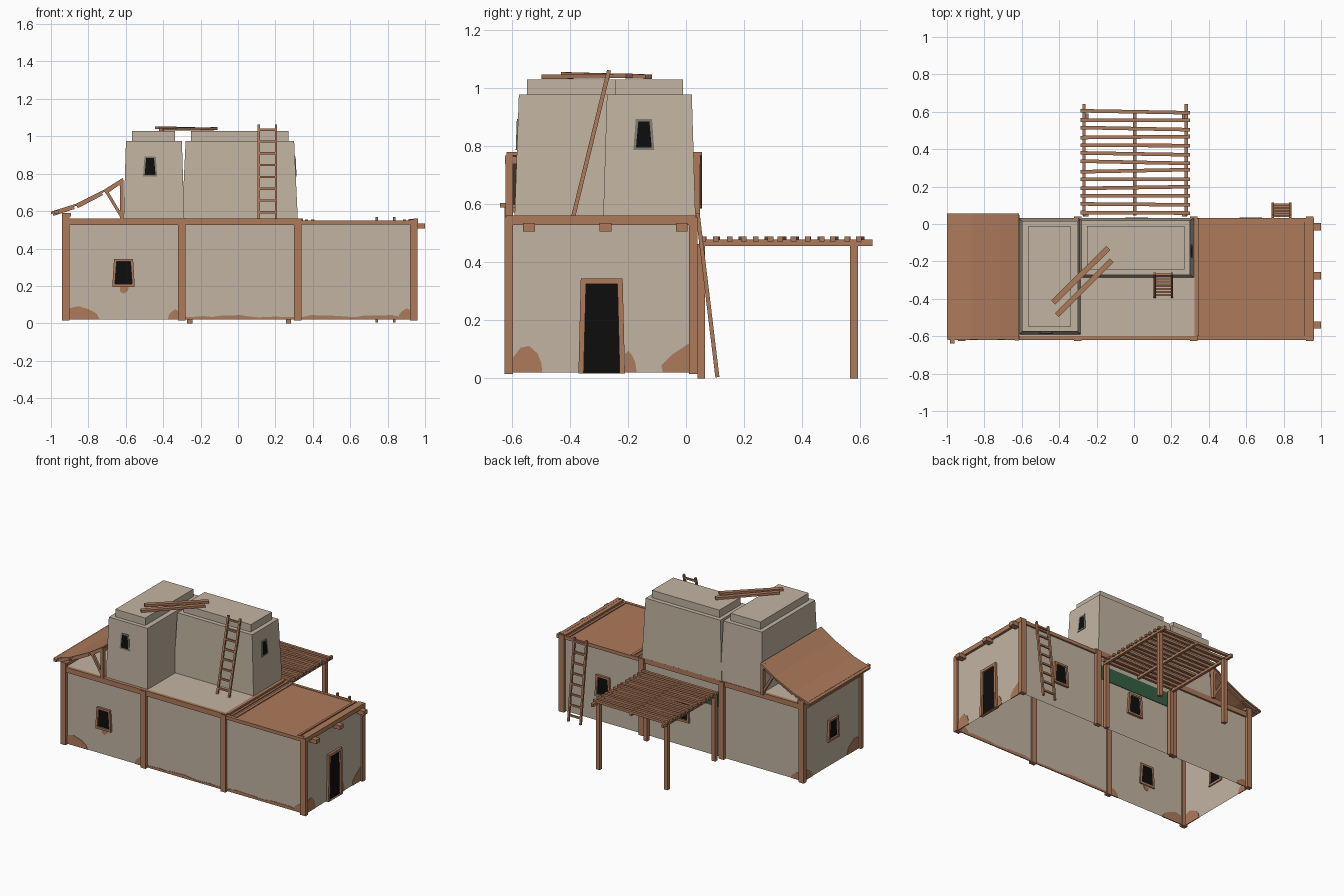
import bpy, bmesh, math, random
from mathutils import Vector, Matrix

if "Cube" in bpy.data.objects:
    bpy.data.objects.remove(bpy.data.objects["Cube"])

random.seed(4)

def material(name, rgb):
    m = bpy.data.materials.new(name)
    m.diffuse_color = (*rgb, 1)
    m.use_nodes = True
    m.node_tree.nodes["Principled BSDF"].inputs["Base Color"].default_value = m.diffuse_color
    return m

PLASTER = material("pale plaster", (0.54, 0.455, 0.36))
BROWN = material("brown timber and clay", (0.42, 0.195, 0.105))
REVEAL = material("grey window reveal", (0.21, 0.20, 0.165))
DARK = material("dark opening", (0.004, 0.004, 0.004))
GREEN = material("green paint", (0.035, 0.115, 0.055))

def finish(name, bm, mat, recalc=True):
    if recalc:
        bmesh.ops.recalc_face_normals(bm, faces=bm.faces)
    me = bpy.data.meshes.new(name)
    bm.to_mesh(me)
    bm.free()
    me.materials.append(mat)
    ob = bpy.data.objects.new(name, me)
    bpy.context.collection.objects.link(ob)
    return ob

def frustum(name, lo, hi, mat, inset=(0, 0), skip_bottom=False):
    """Box from lo to hi, the top pulled in by inset."""
    bm = bmesh.new()
    bmesh.ops.create_cube(bm, size=1)
    for v in bm.verts:
        top = v.co.z > 0
        for i in range(3):
            s = 1 if v.co[i] > 0 else -1
            v.co[i] = hi[i] if s > 0 else lo[i]
            if top and i < 2:
                v.co[i] -= s * inset[i]
    if skip_bottom:
        bm.normal_update()
        bmesh.ops.delete(bm, geom=[f for f in bm.faces if f.normal.z < -0.9], context='FACES_ONLY')
        return finish(name, bm, mat, recalc=False)
    return finish(name, bm, mat)

def beam(name, a, b, w, h, mat=BROWN):
    """Rectangular timber from a to b; w across, h deep."""
    a, b = Vector(a), Vector(b)
    d = b - a
    bm = bmesh.new()
    bmesh.ops.create_cube(bm, size=1, matrix=Matrix.Diagonal((w, h, d.length, 1)))
    rot = d.to_track_quat('Z', 'Y').to_matrix().to_4x4()
    bm.transform(Matrix.Translation((a + b) / 2) @ rot)
    return finish(name, bm, mat)

# wall planes: map (along, height, outward depth) to space
X0, X1, Y0, Y1, ZB, ZT = -0.925, 0.945, -0.605, 0.02, 0.02, 0.545
WALLS = {
    "front": lambda u, z, d: (u, Y0 - d, z),
    "back": lambda u, z, d: (u, Y1 + d, z),
    "left": lambda u, z, d: (X0 - d, u, z),
    "right": lambda u, z, d: (X1 + d, u, z),
    "left_tower": lambda u, z, d: (u, -0.590 + 0.036 * (z - 0.56) - d, z),
    "right_tower": lambda u, z, d: (0.32 - 0.048 * (z - 0.56) + d, u, z),
}

def plate(name, wall, pts, d0, d1, mat):
    """Outline pts on a wall, extruded from depth d0 to d1."""
    bm = bmesh.new()
    P = WALLS[wall]
    lo = [bm.verts.new(P(u, z, d0)) for u, z in pts]
    hi = [bm.verts.new(P(u, z, d1)) for u, z in pts]
    bm.faces.new(lo)
    bm.faces.new(hi)
    n = len(pts)
    for i in range(n):
        bm.faces.new((lo[i], lo[(i + 1) % n], hi[(i + 1) % n], hi[i]))
    return finish(name, bm, mat)

def opening(name, wall, u, z0, z1, wb, wt, t, mat, d=0.016, sill=True):
    """Tapered dark opening with a frame of four boards."""
    outer = [(u - wb, z0), (u + wb, z0), (u + wt, z1), (u - wt, z1)]
    zi = z0 + (t if sill else 0.003)
    inner = [(u - wb + t, zi), (u + wb - t, zi), (u + wt - t, z1 - t), (u - wt + t, z1 - t)]
    plate(name + "_opening", wall, inner, -0.005, 0.004, DARK)
    for i in range(4):
        j = (i + 1) % 4
        plate(name + "_frame", wall, [outer[i], outer[j], inner[j], inner[i]], -0.008, d, mat)

# open-bottomed lower building shell
frustum("lower_walls", (X0, Y0, ZB), (X1, Y1, ZT), PLASTER, skip_bottom=True)
frustum("terrace", (-0.93, -0.61, 0.546), (0.33, 0.025, 0.557), PLASTER)
frustum("right_roof", (0.335, -0.60, 0.535), (0.95, 0.03, 0.548), BROWN)

# posts along front and back
for x in (-0.92, -0.30, 0.32, 0.94):
    top = 0.59 if x < -0.9 else 0.555
    for y in (-0.61, 0.025):
        frustum("wall_post", (x - 0.02, y - 0.015, 0.015), (x + 0.02, y + 0.015, top), BROWN)

# top beams
for y in (-0.61, 0.022):
    frustum("wall_top_beam", (-0.94, y - 0.011, 0.525), (0.34, y + 0.011, 0.561), BROWN)
    frustum("right_top_beam", (0.34, y - 0.010, 0.527), (0.96, y + 0.010, 0.551), BROWN)
for x in (-0.93, 0.95):
    frustum("end_top_beam", (x - 0.012, -0.62, 0.528), (x + 0.012, 0.032, 0.56), BROWN)
for x, w, z in ((0.335, 0.012, 0.56), (0.365, 0.008, 0.555), (0.40, 0.01, 0.554),
                (0.89, 0.008, 0.555), (0.925, 0.013, 0.559)):
    frustum("roof_batten", (x - w, -0.60, 0.54), (x + w, 0.03, z), BROWN)
for y in (-0.54, -0.277, -0.015):
    frustum("beam_end", (0.93, y - 0.02, 0.506), (1.0, y + 0.02, 0.534), BROWN)

# door and windows
opening("door", "right", -0.29, 0.016, 0.343, 0.08, 0.072, 0.018, BROWN, sill=False)
for name, wall, u in (("front_window", "front", -0.612), ("back_window_a", "back", 0.625),
                      ("back_window_b", "back", 0.015), ("left_window", "left", -0.30)):
    opening(name, wall, u, 0.195, 0.345, 0.06, 0.051, 0.014, BROWN)
opening("left_tower_window", "left_tower", -0.47, 0.785, 0.893, 0.038, 0.030, 0.009, REVEAL, 0.004)
opening("right_tower_window", "right_tower", -0.145, 0.785, 0.893, 0.036, 0.028, 0.009, REVEAL, 0.004)

# green painted band under the pergola
plate("green_band", "back", [(-0.28, 0.365), (0.30, 0.365), (0.30, 0.465), (-0.28, 0.465)], -0.001, 0.004, GREEN)

# bare clay patches along the foot of the walls
def corner_patch(wall, u0, u1, h):
    """Rounded patch, tallest at u0 and fading towards u1."""
    pts = [(u0, ZB)] + [(u0 + (u1 - u0) * s, ZB + h * k) for s, k in
           ((0, 0.85), (0.3, 1), (0.65, 0.75), (0.9, 0.45), (1, 0))]
    plate("clay_patch", wall, pts, -0.003, 0.003, BROWN)

for p in (("front", -0.90, -0.74, 0.072), ("front", -0.32, -0.375, 0.055), ("front", 0.92, 0.855, 0.06),
          ("right", -0.21, -0.17, 0.075), ("left", -0.59, -0.46, 0.09),
          ("left", 0.01, -0.08, 0.07), ("back", -0.90, -0.83, 0.05)):
    corner_patch(*p)
plate("clay_patch", "right", [(-0.6, ZB), (-0.6, 0.065), (-0.57, 0.105), (-0.54, 0.112), (-0.51, 0.085),
                              (-0.497, 0.05), (-0.495, ZB)], -0.003, 0.003, BROWN)
plate("clay_patch", "right", [(-0.08, ZB), (-0.085, 0.045), (-0.05, 0.08), (0.01, 0.12), (0.01, ZB)], -0.003, 0.003, BROWN)
plate("clay_patch", "front", [(-0.63, 0.195), (-0.63, 0.17), (-0.61, 0.158), (-0.588, 0.175), (-0.585, 0.195)],
      -0.003, 0.003, BROWN)
for a, b in ((-0.28, 0.30), (0.34, 0.92)):
    pts = [(a, ZB), (b, ZB)] + [(b + (a - b) * i / 12, 0.031 + random.uniform(0, 0.014)) for i in range(13)]
    plate("clay_strip", "front", pts, -0.003, 0.003, BROWN)

# two tapered towers with stepped caps
frustum("left_tower", (-0.612, -0.59, 0.55), (-0.287, 0.03, 0.976), PLASTER, (0.013, 0.015))
frustum("left_tower_cap", (-0.568, -0.547, 0.97), (-0.336, -0.014, 1.028), PLASTER)
frustum("right_tower", (-0.30, -0.285, 0.55), (0.32, 0.033, 0.976), PLASTER, (0.02, 0.013))
frustum("right_tower_cap", (-0.252, -0.243, 0.97), (0.27, -0.010, 1.028), PLASTER)

# loose planks bridging the towers
beam("plank", (-0.432, -0.42, 1.046), (-0.138, -0.128, 1.038), 0.03, 0.015)
beam("plank", (-0.412, -0.487, 1.037), (-0.12, -0.195, 1.041), 0.03, 0.015)

# lean-to roof at the left: sagging sheet
profile = [(-1.0, 0.597), (-0.87, 0.638), (-0.72, 0.712), (-0.615, 0.778)]
bm = bmesh.new()
rows = [[bm.verts.new((x, y, z + dz)) for x, z in profile] for y, dz in
        ((-0.618, 0), (0.055, 0), (0.055, -0.012), (-0.618, -0.012))]
for k in range(4):
    for i in range(3):
        bm.faces.new((rows[k][i], rows[k][i + 1], rows[(k + 1) % 4][i + 1], rows[(k + 1) % 4][i]))
for i in (0, 3):
    bm.faces.new([r[i] for r in rows])
finish("lean_to_roof", bm, BROWN)
beam("lean_to_eave_beam", (-0.972, -0.64, 0.596), (-0.972, 0.052, 0.596), 0.022, 0.016)
beam("lean_to_ridge_beam", (-0.625, -0.622, 0.75), (-0.625, 0.05, 0.75), 0.02, 0.025)
beam("lean_to_wall_plate", (-0.915, -0.62, 0.58), (-0.915, 0.04, 0.58), 0.045, 0.02)
for y in (-0.608, 0.036):
    for (xa, za), (xb, zb) in zip(profile, profile[1:]):
        beam("lean_to_rafter", (xa + 0.01, y, za - 0.014), (xb - 0.006, y, zb - 0.018), 0.022, 0.018)
    frustum("lean_to_post", (-0.632, y - 0.013, 0.555), (-0.612, y + 0.013, 0.768), BROWN)
    beam("lean_to_brace", (-0.70, y, 0.70), (-0.622, y, 0.57), 0.018, 0.016)

# ladders
def ladder(name, x0, x1, foot, head, rungs):
    for x in (x0, x1):
        beam(name + "_rail", (x, *foot), (x, *head), 0.013, 0.014)
    for i in range(rungs):
        t = (i + 0.6) / rungs
        y, z = (foot[k] + (head[k] - foot[k]) * t for k in (0, 1))
        beam(name + "_rung", (x0 - 0.006, y, z), (x1 + 0.006, y, z), 0.011, 0.012)

ladder("terrace_ladder", 0.112, 0.203, (-0.388, 0.556), (-0.265, 1.06), 8)
ladder("back_ladder", 0.742, 0.836, (0.108, 0.004), (0.040, 0.568), 8)

# pergola behind
for x in (-0.258, 0.27):
    for y in (0.052, 0.578):
        frustum("pergola_post", (x - 0.014, y - 0.013, 0), (x + 0.014, y + 0.013, 0.462), BROWN)
for x, y1 in ((-0.267, 0.642), (0.004, 0.61), (0.28, 0.642)):
    beam("pergola_beam", (x, 0.045, 0.467), (x, y1, 0.467), 0.018, 0.022)
for i in range(13):
    y = 0.06 + i * 0.045
    j = random.uniform(-0.007, 0.007)
    beam("pergola_slat", (-0.287, y + j, 0.48), (0.3, y - j, 0.48), 0.019, 0.017)
